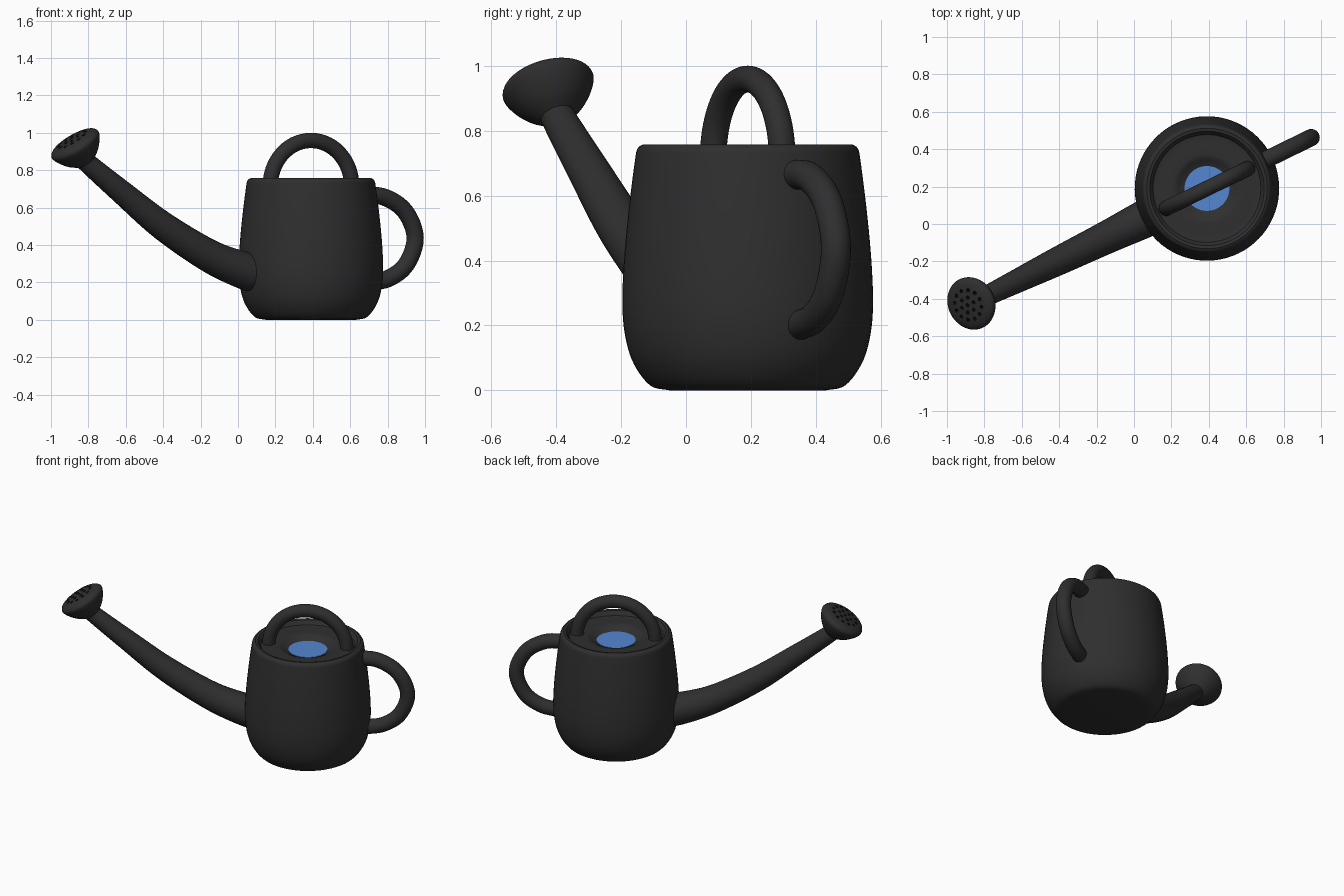
import bpy, bmesh
from math import sin, cos, pi, radians, atan2
from mathutils import Vector, Matrix

if "Cube" in bpy.data.objects:
    bpy.data.objects.remove(bpy.data.objects["Cube"])

CX, CY, YAW = 0.39, 0.19, radians(26)
# everything is modelled in a local frame: spout along -x, then turned and moved
PLACE = Matrix.Translation((CX, CY, 0)) @ Matrix.Rotation(YAW, 4, 'Z')


def material(name, rgb):
    m = bpy.data.materials.new(name)
    m.diffuse_color = (*rgb, 1)
    m.use_nodes = True
    m.node_tree.nodes["Principled BSDF"].inputs["Base Color"].default_value = m.diffuse_color
    return m


DARK = material("dark_plastic", (0.028, 0.028, 0.028))
BLUE = material("water_blue", (0.09, 0.24, 0.64))


def smooth_path(pts, n):
    """Catmull-Rom resampling of tuples of any size."""
    P = [Vector(p) for p in pts]
    P = [2 * P[0] - P[1]] + P + [2 * P[-1] - P[-2]]
    out = []
    for i in range(1, len(P) - 2):
        a, b, c, d = P[i - 1:i + 3]
        for k in range(n):
            t = k / n
            out.append(0.5 * (2 * b + (c - a) * t + (2 * a - 5 * b + 4 * c - d) * t * t
                              + (3 * b - a - 3 * c + d) * t ** 3))
    return out + [P[-2]]


def finish(name, bm, mat, matrix=Matrix.Identity(4)):
    bmesh.ops.recalc_face_normals(bm, faces=bm.faces)
    bm.transform(PLACE @ matrix)
    me = bpy.data.meshes.new(name)
    bm.to_mesh(me)
    bm.free()
    ob = bpy.data.objects.new(name, me)
    bpy.context.collection.objects.link(ob)
    me.materials.append(mat)
    shade(ob)
    return ob


def shade(ob):
    bpy.ops.object.select_all(action='DESELECT')
    ob.select_set(True)
    bpy.context.view_layer.objects.active = ob
    bpy.ops.object.shade_smooth_by_angle(angle=radians(40))


def skin(rings):
    """Bridge equal-sized rings of points and cap both ends."""
    bm = bmesh.new()
    R = [[bm.verts.new(p) for p in ring] for ring in rings]
    n = len(R[0])
    for a, b in zip(R, R[1:]):
        for j in range(n):
            bm.faces.new((a[j], a[(j + 1) % n], b[(j + 1) % n], b[j]))
    bm.faces.new(R[0][::-1])
    bm.faces.new(R[-1])
    return bm


def lathe(profile, seg):
    return skin([[(r * cos(2 * pi * j / seg), r * sin(2 * pi * j / seg), z)
                  for j in range(seg)] for r, z in profile])


def tube(name, pts, n=6, seg=28):
    """Sweep a circle along a path of (x, z, radius) in the y = 0 plane."""
    path = smooth_path(pts, n)
    rings = []
    for i, p in enumerate(path):
        q = path[min(i + 1, len(path) - 1)] - path[max(i - 1, 0)]
        t = Vector((q[0], 0, q[1])).normalized()
        nrm, side = Vector((-t.z, 0, t.x)), Vector((0, 1, 0))
        c = Vector((p[0], 0, p[1]))
        rings.append([c + p[2] * (cos(a) * nrm + sin(a) * side)
                      for a in (2 * pi * j / seg for j in range(seg))])
    return finish(name, skin(rings), DARK)


# body: rounded wall, rim, sunken lid and filling hole
wall = smooth_path([(0.24, 0), (0.30, 0.015), (0.35, 0.08), (0.376, 0.16), (0.386, 0.26),
                    (0.381, 0.40), (0.366, 0.56), (0.347, 0.71), (0.339, 0.745), (0.322, 0.758)], 5)
top = smooth_path([(0.306, 0.755), (0.294, 0.738), (0.288, 0.728)], 3)
lid = smooth_path([(0.28, 0.726), (0.19, 0.724), (0.165, 0.719), (0.14, 0.705), (0.118, 0.695)], 4)
finish("body", lathe(wall + top + lid, 72), DARK)

# water disc in the filling hole
finish("water", lathe([(0.12, 0.69), (0.12, 0.699)], 48), BLUE)

# top carrying handle
tube("top_handle", [(0.242 * cos(a), 0.715 + 0.244 * sin(a), 0.041)
                    for a in (radians(-8 + 196 * i / 16) for i in range(17))], 3)

# rear handle
tube("rear_handle", [(x, z, 0.046) for x, z in
                     [(0.32, 0.665), (0.44, 0.655), (0.56, 0.58), (0.62, 0.44),
                      (0.57, 0.30), (0.47, 0.225), (0.36, 0.20)]])

# tapering spout
tube("spout", [(-0.31, 0.245, 0.102), (-0.40, 0.265, 0.10), (-0.60, 0.34, 0.088),
               (-0.878, 0.50, 0.077), (-1.122, 0.68, 0.064), (-1.344, 0.85, 0.052),
               (-1.375, 0.885, 0.05)])

# sprinkler head with a slightly domed face
TILT = Matrix.Translation((-1.405, 0, 0.94)) @ Matrix.Rotation(radians(-33), 4, 'Y')
head_profile = smooth_path([(0.05, -0.12), (0.09, -0.09), (0.12, -0.055), (0.14, -0.02),
                            (0.143, 0), (0.128, 0.018), (0.09, 0.03), (0.01, 0.035)], 4)
head = finish("sprinkler_head", lathe(head_profile, 48), DARK, TILT)

# water holes: centre, ring of six, ring of twelve
bm = bmesh.new()
for count, radius in ((1, 0), (6, 0.042), (12, 0.082)):
    for k in range(count):
        a = 2 * pi * k / count
        bmesh.ops.create_cone(bm, cap_ends=True, segments=12, radius1=0.0095, radius2=0.0095,
                              depth=0.06, matrix=Matrix.Translation(
                                  (radius * cos(a), radius * sin(a), 0.035)))
cutter = finish("hole_cutter", bm, material("hole_black", (0.004, 0.004, 0.004)), TILT)
cutter.hide_render = True
mod = head.modifiers.new("holes", 'BOOLEAN')
mod.operation, mod.object, mod.solver = 'DIFFERENCE', cutter, 'EXACT'
mod.material_mode = 'TRANSFER'
bpy.context.view_layer.objects.active = head
bpy.ops.object.modifier_apply(modifier=mod.name)
bpy.data.objects.remove(cutter)
